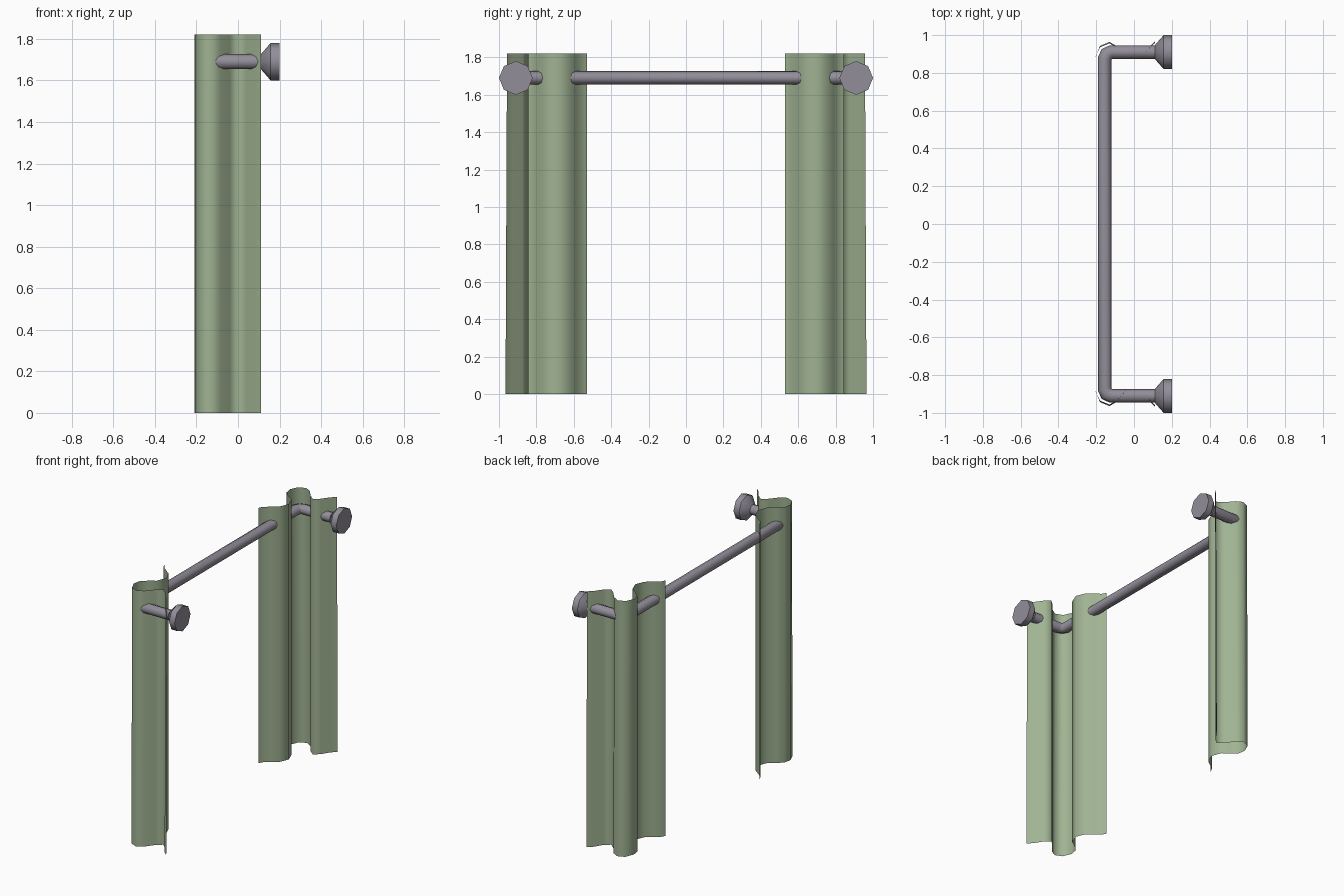
import bpy, bmesh, math
from mathutils import Vector

if "Cube" in bpy.data.objects:
    bpy.data.objects.remove(bpy.data.objects["Cube"], do_unlink=True)

ROD_Z, ROD_R, ARM_Y, SIDES = 1.69, 0.036, 0.91, 8
TOP = 1.82


def material(name, color):
    m = bpy.data.materials.new(name)
    m.use_nodes = True
    m.diffuse_color = (*color, 1)
    m.node_tree.nodes["Principled BSDF"].inputs["Base Color"].default_value = (*color, 1)
    return m


metal = material("grey metal", (0.29, 0.27, 0.32))
fabric = material("sage fabric", (0.35, 0.45, 0.29))


def add_object(name, bm, mat, angle):
    mesh = bpy.data.meshes.new(name)
    bm.to_mesh(mesh)
    bm.free()
    mesh.materials.append(mat)
    ob = bpy.data.objects.new(name, mesh)
    bpy.context.collection.objects.link(ob)
    bpy.ops.object.select_all(action='DESELECT')
    ob.select_set(True)
    bpy.context.view_layer.objects.active = ob
    bpy.ops.object.shade_smooth_by_angle(angle=math.radians(angle))
    return ob


def sweep(name, path, radii):
    """Capped tube along a horizontal path, with mitred rings."""
    bm = bmesh.new()
    pts = [Vector((x, y, ROD_Z)) for x, y in path]
    up = Vector((0, 0, 1))
    rings = []
    for i, p in enumerate(pts):
        a = (p - pts[max(i - 1, 0)]).normalized()
        b = (pts[min(i + 1, len(pts) - 1)] - p).normalized()
        tangent = (a + b).normalized()
        side = tangent.cross(up)
        stretch = 1 / max(tangent.dot(a), tangent.dot(b))
        ring = []
        for k in range(SIDES):
            t = math.tau * k / SIDES
            offset = side * math.cos(t) * stretch + up * math.sin(t)
            ring.append(bm.verts.new(p + offset * radii[i]))
        rings.append(ring)
    for r, s in zip(rings, rings[1:]):
        for k in range(SIDES):
            n = (k + 1) % SIDES
            bm.faces.new((r[k], r[n], s[n], s[k]))
    bm.faces.new(rings[0])
    bm.faces.new(rings[-1])
    bmesh.ops.recalc_face_normals(bm, faces=bm.faces)
    return add_object(name, bm, metal, 46)


# U-shaped rail with two softly bent corners
half = [(0.13, ARM_Y), (-0.12, ARM_Y), (-0.144, 0.899), (-0.155, 0.875)]
rail = half + [(x, -y) for x, y in reversed(half)]
sweep("rail", rail, [ROD_R] * len(rail))

# Curtain plan: weaves in front of and behind the rail around a corner
weave = [(-0.21, 0.53), (-0.195, 0.56), (-0.155, 0.59), (-0.11, 0.625),
         (-0.083, 0.69), (-0.11, 0.76), (-0.155, 0.79), (-0.197, 0.83),
         (-0.206, 0.88), (-0.18, 0.935), (-0.13, 0.956), (-0.085, 0.93),
         (-0.04, 0.875), (0, 0.842), (0.04, 0.875), (0.075, 0.925), (0.11, 0.957)]


def curtain(name, s):
    bm = bmesh.new()
    columns = []
    for x, y in weave:
        flare = 0.008 if y > 0.92 else 0
        columns.append((bm.verts.new((x, s * (y + flare), 0)),
                        bm.verts.new((x, s * y, TOP))))
    for a, b in zip(columns, columns[1:]):
        bm.faces.new((a[0], b[0], b[1], a[1]) if s < 0 else (b[0], a[0], a[1], b[1]))
    add_object(name, bm, fabric, 120)


# Matching wall flange and gathered curtain at each end
for label, s in (("front", -1), ("back", 1)):
    sweep(label + "_wall_flange",
          [(x, s * ARM_Y) for x in (0.11, 0.157, 0.2)], [ROD_R, 0.09, 0.09])
    curtain(label + "_curtain", s)
